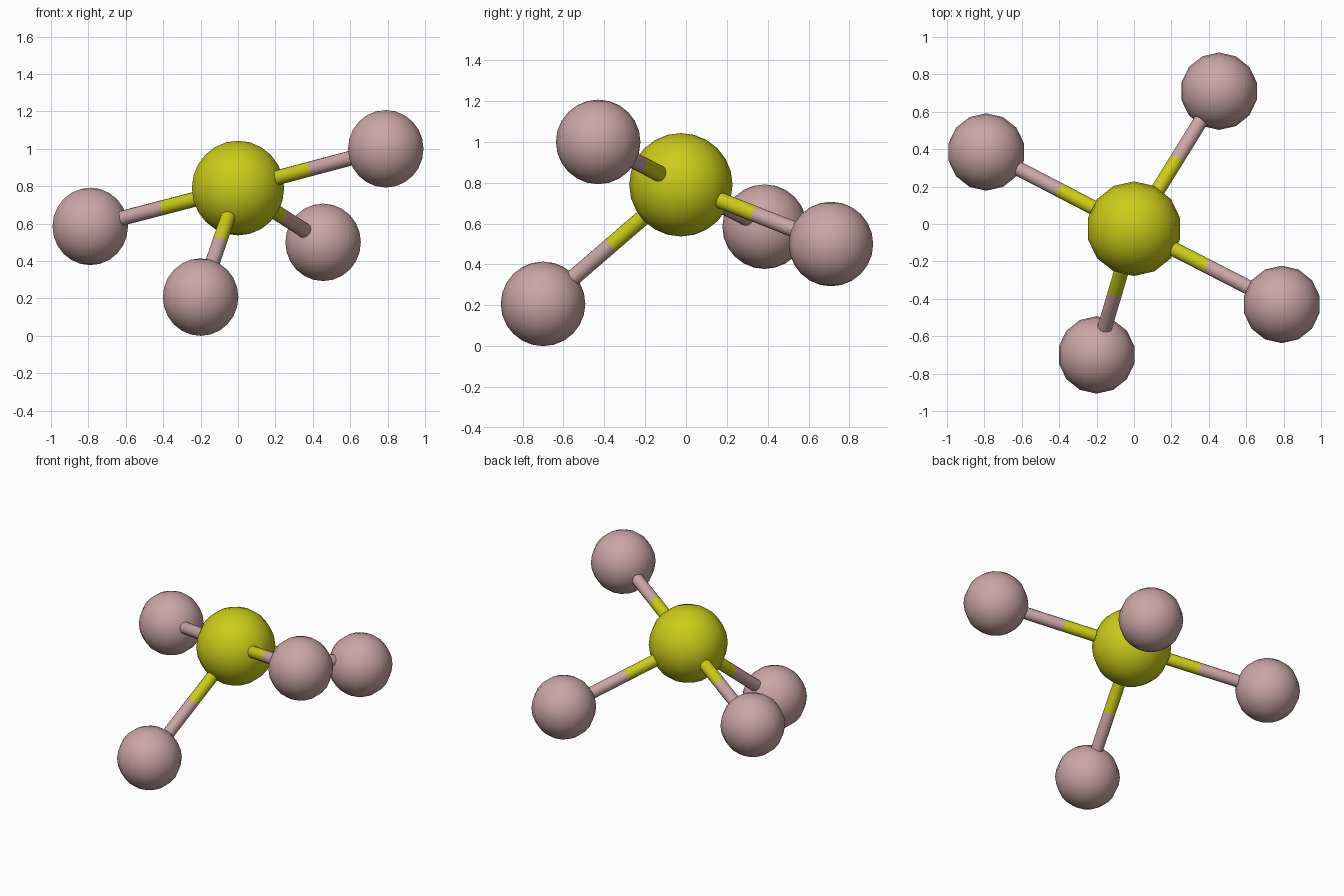
import bpy
from mathutils import Vector

if "Cube" in bpy.data.objects:
    bpy.data.objects.remove(bpy.data.objects["Cube"])

CENTRE = Vector((0, -0.025, 0.79))
OUTER = {
    "right": Vector((0.79, -0.43, 1.0)),
    "left": Vector((-0.79, 0.385, 0.585)),
    "front": Vector((-0.20, -0.70, 0.207)),
    "back": Vector((0.455, 0.71, 0.50)),
}


def material(name, colour):
    mat = bpy.data.materials.new(name)
    mat.diffuse_color = (*colour, 1)
    mat.use_nodes = True
    mat.node_tree.nodes["Principled BSDF"].inputs["Base Color"].default_value = mat.diffuse_color
    return mat


def finish(name, mat):
    obj = bpy.context.object
    obj.name = name
    obj.data.materials.append(mat)
    bpy.ops.object.shade_smooth_by_angle(angle=0.9)


def ball(name, centre, radius, mat):
    bpy.ops.mesh.primitive_uv_sphere_add(
        segments=14, ring_count=12, radius=radius, location=centre)
    finish(name, mat)


def rod(name, start, end, mat):
    axis = end - start
    bpy.ops.mesh.primitive_cylinder_add(
        vertices=14, radius=0.04, depth=axis.length, location=(start + end) / 2,
        rotation=axis.to_track_quat('Z', 'Y').to_euler())
    finish(name, mat)


yellow = material("yellow", (0.6, 0.6, 0.01))
pink = material("dusky_pink", (0.6, 0.38, 0.38))

# Central ball
ball("centre_ball", CENTRE, 0.253, yellow)

# Outer balls, each joined to the centre by a two-coloured bond
for side, pos in OUTER.items():
    middle = (CENTRE + pos) / 2
    ball(side + "_ball", pos, 0.207, pink)
    rod(side + "_bond_inner", CENTRE, middle, yellow)
    rod(side + "_bond_outer", middle, pos, pink)
